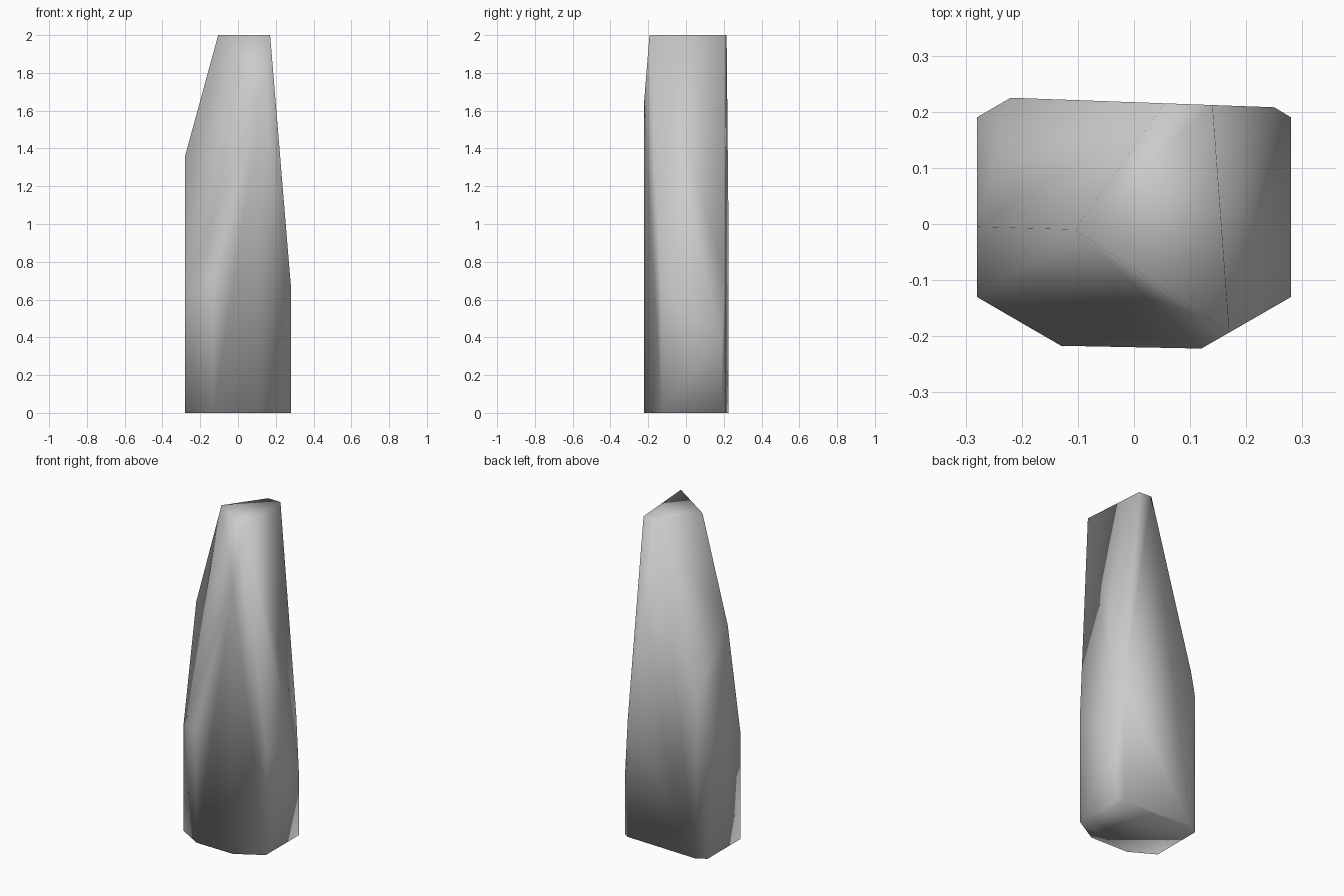
import bpy, bmesh
from mathutils import Vector

if "Cube" in bpy.data.objects:
    bpy.data.objects.remove(bpy.data.objects["Cube"])

# Eight-sided footprint of the crystal
FOOTPRINT = [(-0.28, -0.13), (-0.13, -0.217), (0.12, -0.222), (0.28, -0.13),
             (0.28, 0.19), (0.25, 0.208), (-0.22, 0.225), (-0.28, 0.19)]
HEIGHT = 2.0

# Corners of the small flat tip, and shoulder points the slanted cuts pass through
tip_left = Vector((-0.105, -0.01, HEIGHT))
tip_front = Vector((0.17, -0.1933, HEIGHT))
tip_right = Vector((0.14, 0.212, HEIGHT))
tip_back = Vector((0.055, 0.215, HEIGHT))
shoulder_left = Vector((-0.28, -0.005, 1.36))
shoulder_right = Vector((0.28, -0.13, 0.67))

CUTS = [(tip_left, tip_front, shoulder_left),
        (tip_left, tip_back, shoulder_left),
        (tip_front, tip_right, shoulder_right)]


def slice_off(bm, a, b, c):
    """Cut along the plane through three points, drop the outside, cap the hole."""
    normal = (b - a).cross(c - a).normalized()
    if normal.z < 0:
        normal.negate()
    geom = bm.verts[:] + bm.edges[:] + bm.faces[:]
    bmesh.ops.bisect_plane(bm, geom=geom, dist=1e-5, plane_co=a,
                           plane_no=normal, clear_outer=True)
    rim = [e for e in bm.edges if e.is_boundary]
    bmesh.ops.edgeloop_fill(bm, edges=rim)


# Crystal: upright prism with three slanted cuts
bm = bmesh.new()
base = bm.faces.new([bm.verts.new((x, y, 0)) for x, y in FOOTPRINT])
grown = bmesh.ops.extrude_face_region(bm, geom=[base], use_keep_orig=True)
top_verts = [g for g in grown["geom"] if isinstance(g, bmesh.types.BMVert)]
bmesh.ops.translate(bm, verts=top_verts, vec=(0, 0, HEIGHT))
for cut in CUTS:
    slice_off(bm, *cut)
bmesh.ops.remove_doubles(bm, verts=bm.verts[:], dist=0.004)
bmesh.ops.recalc_face_normals(bm, faces=bm.faces[:])
for f in bm.faces:
    f.smooth = True

mesh = bpy.data.meshes.new("crystal_rock")
bm.to_mesh(mesh)
bm.free()
crystal = bpy.data.objects.new("crystal_rock", mesh)
bpy.context.collection.objects.link(crystal)
